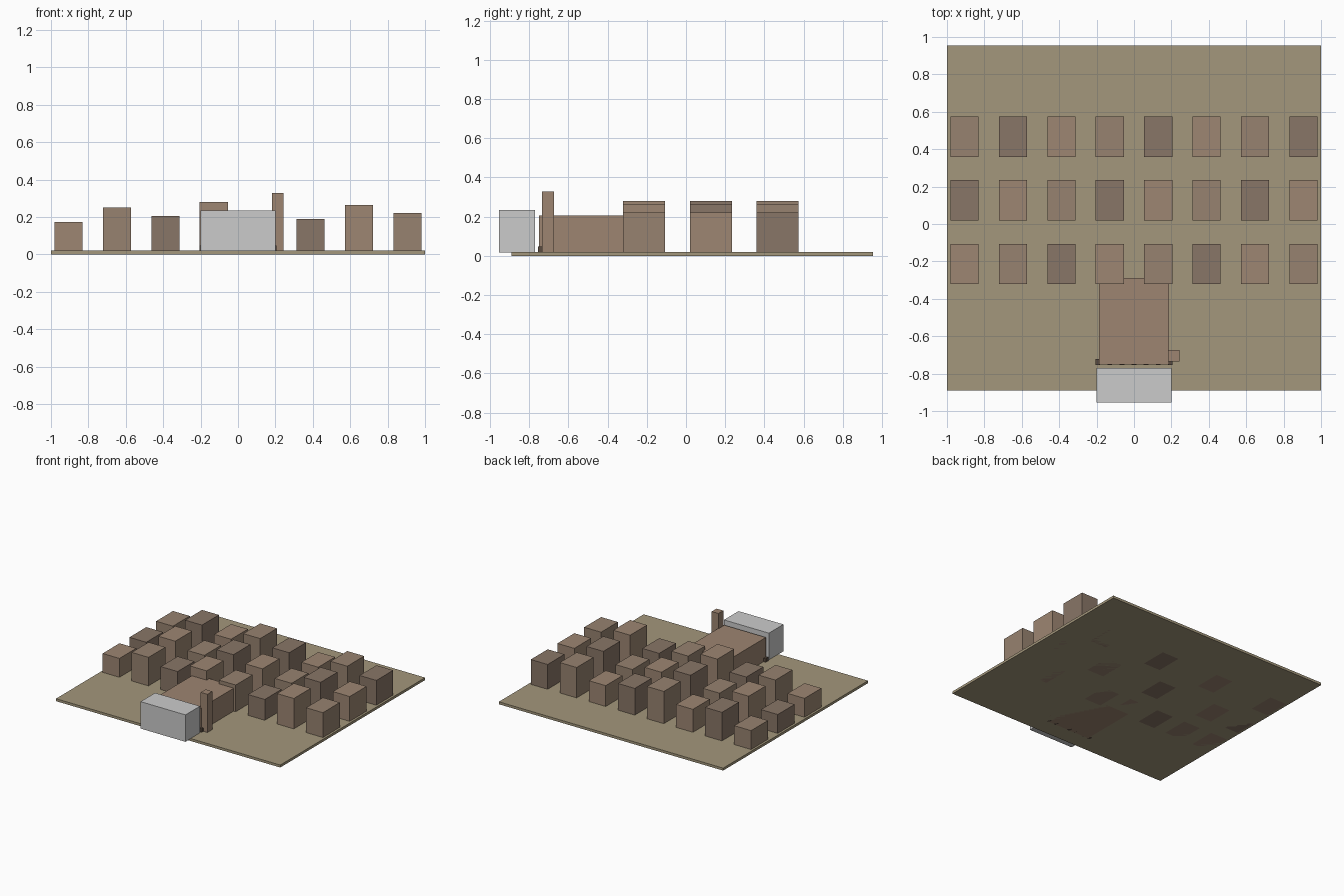
import bpy

if "Cube" in bpy.data.objects:
    bpy.data.objects.remove(bpy.data.objects["Cube"])


def material(name, rgb):
    m = bpy.data.materials.new(name)
    m.diffuse_color = (*rgb, 1)
    m.use_nodes = True
    m.node_tree.nodes["Principled BSDF"].inputs["Base Color"].default_value = m.diffuse_color
    return m


def box(name, x, y, z, mat=None):
    """Box from (min, max) ranges on each axis."""
    bpy.ops.mesh.primitive_cube_add(size=1, location=[sum(r) / 2 for r in (x, y, z)])
    ob = bpy.context.object
    ob.name = name
    ob.scale = [r[1] - r[0] for r in (x, y, z)]
    bpy.ops.object.transform_apply(location=False, rotation=False, scale=True)
    if mat:
        ob.data.materials.append(mat)
    return ob


earth = material("earth", (0.37, 0.31, 0.20))
brick = material("brick", (0.34, 0.235, 0.165))
house_mats = [material("house_light", (0.34, 0.24, 0.17)),
              material("house_mid", (0.31, 0.225, 0.16)),
              material("house_dark", (0.25, 0.18, 0.135))]
dark = material("dark_brick", (0.10, 0.07, 0.05))

# Ground slab
box("ground_slab", (-1, 1), (-0.89, 0.955), (0, 0.02), earth)

# Three rows of eight houses, height set by column
heights = [0.172, 0.25, 0.205, 0.28, 0.235, 0.188, 0.265, 0.22]
for j, cy in enumerate((-0.214, 0.127, 0.467)):
    for i, h in enumerate(heights):
        cx = (i - 3.5) * 0.2592
        box(f"house_{j}_{i}", (cx - 0.075, cx + 0.075), (cy - 0.1075, cy + 0.1075),
            (0, h), house_mats[(i - j) % 3])

# Main hall, chimney and grey front block
box("main_hall", (-0.187, 0.187), (-0.75, -0.288), (0, 0.205), brick)
box("chimney", (0.182, 0.242), (-0.735, -0.673), (0, 0.328), brick)
box("front_block", (-0.2, 0.2), (-0.955, -0.77), (0.018, 0.235))

# Row of small posts along the hall front
for k in range(7):
    cx = (k - 3) * 0.0645
    box(f"front_post_{k}", (cx - 0.0125, cx + 0.0125), (-0.755, -0.722), (0, 0.048), dark)
